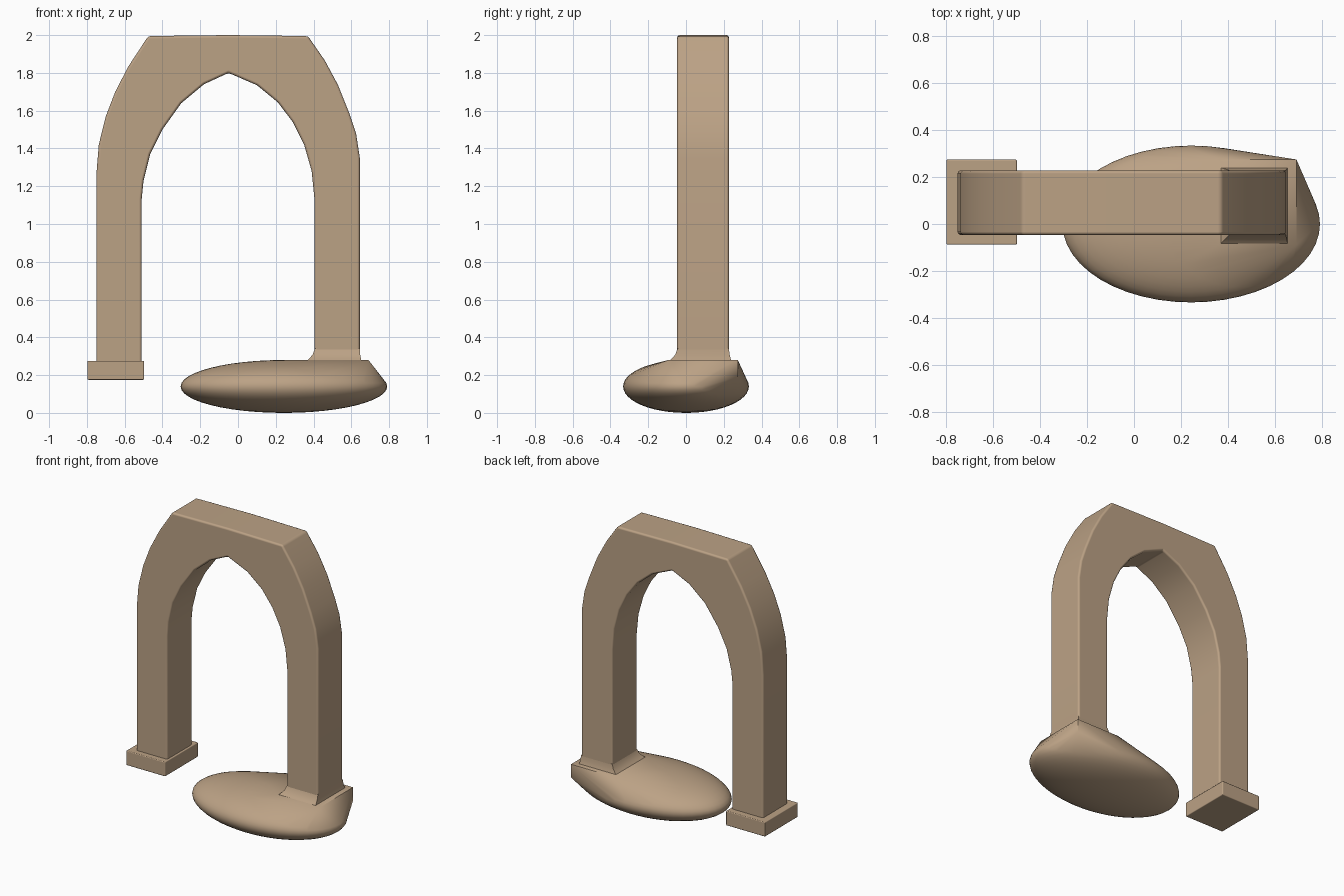
import bpy, bmesh, math
from mathutils import Matrix, Vector

if "Cube" in bpy.data.objects:
    bpy.data.objects.remove(bpy.data.objects["Cube"])

stone = bpy.data.materials.new("tan stone")
stone.diffuse_color = (0.50, 0.36, 0.235, 1)
stone.use_nodes = True
stone.node_tree.nodes["Principled BSDF"].inputs["Base Color"].default_value = stone.diffuse_color


def finish(name, bm, bevel=0.0):
    bmesh.ops.recalc_face_normals(bm, faces=bm.faces)
    me = bpy.data.meshes.new(name)
    bm.to_mesh(me)
    bm.free()
    me.materials.append(stone)
    ob = bpy.data.objects.new(name, me)
    bpy.context.collection.objects.link(ob)
    if bevel:
        me.polygons.foreach_set("use_smooth", [True] * len(me.polygons))
        mod = ob.modifiers.new("Bevel", "BEVEL")
        mod.width, mod.segments = bevel, 2
        mod.limit_method, mod.angle_limit = "ANGLE", math.radians(35)
        mod.harden_normals = True
    else:
        bpy.ops.object.select_all(action="DESELECT")
        ob.select_set(True)
        bpy.context.view_layer.objects.active = ob
        bpy.ops.object.shade_smooth_by_angle(angle=math.radians(32))
    return ob


def box_points(x0, x1, y0, y1, z0, z1):
    return [Vector((x, y, z)) for x in (x0, x1) for y in (y0, y1) for z in (z0, z1)]


def hull(bm):
    res = bmesh.ops.convex_hull(bm, input=bm.verts)
    junk = [g for g in res["geom_interior"] if isinstance(g, bmesh.types.BMVert)]
    bmesh.ops.delete(bm, geom=junk, context="VERTS")
    bmesh.ops.dissolve_limit(bm, angle_limit=math.radians(0.5), verts=bm.verts, edges=bm.edges)


# Arch: front outline pushed back in y
outer = [(-0.75, 0.26), (-0.75, 1.26), (-0.737, 1.42), (-0.70, 1.57), (-0.65, 1.70),
         (-0.58, 1.835), (-0.475, 1.995), (-0.05, 2.0), (0.37, 1.995), (0.46, 1.865),
         (0.53, 1.735), (0.59, 1.585), (0.625, 1.48), (0.645, 1.35), (0.645, 0.22)]
inner = [(0.405, 0.22), (0.405, 1.13), (0.39, 1.28), (0.35, 1.42), (0.29, 1.54),
         (0.21, 1.645), (0.10, 1.735), (-0.05, 1.80), (-0.18, 1.74), (-0.30, 1.64),
         (-0.40, 1.50), (-0.465, 1.37), (-0.50, 1.23), (-0.51, 1.13), (-0.51, 0.26)]
bm = bmesh.new()
face = bm.faces.new([bm.verts.new((x, -0.047, z)) for x, z in outer + inner])
ext = bmesh.ops.extrude_face_region(bm, geom=[face], use_keep_orig=True)
bmesh.ops.translate(bm, vec=(0, 0.275, 0),
                    verts=[g for g in ext["geom"] if isinstance(g, bmesh.types.BMVert)])
finish("arch", bm, 0.014)

# Plinth under the left leg
bm = bmesh.new()
for p in box_points(-0.797, -0.497, -0.088, 0.274, 0.175, 0.276):
    bm.verts.new(p)
hull(bm)
finish("left_plinth", bm, 0.006)

# Boulder: flattened ellipsoid drawn out to the buried right plinth's corners
bm = bmesh.new()
bmesh.ops.create_uvsphere(bm, u_segments=48, v_segments=24, radius=1,
                          matrix=Matrix.Translation((0.243, 0, 0.14))
                          @ Matrix.Diagonal((0.547, 0.333, 0.14, 1)))
for p in box_points(0.36, 0.69, -0.088, 0.274, 0.19, 0.281):
    bm.verts.new(p)
hull(bm)
finish("boulder", bm)

# Small flare where the right leg grows out of the boulder
bm = bmesh.new()
rings = []
for d, z in ((0.05, 0.268), (0.028, 0.288), (0.01, 0.308), (-0.002, 0.34)):
    x0, x1, y0, y1 = 0.405 - d, 0.645 + d * 0.2, -0.047 - d, 0.228 + d * 0.3
    rings.append([bm.verts.new((x, y, z)) for x, y in
                  ((x0, y0), (x1, y0), (x1, y1), (x0, y1))])
for a, b in zip(rings, rings[1:]):
    for i in range(4):
        j = (i + 1) % 4
        bm.faces.new((a[i], a[j], b[j], b[i]))
bm.faces.new(rings[0])
bm.faces.new(rings[-1])
finish("leg_flare", bm)
